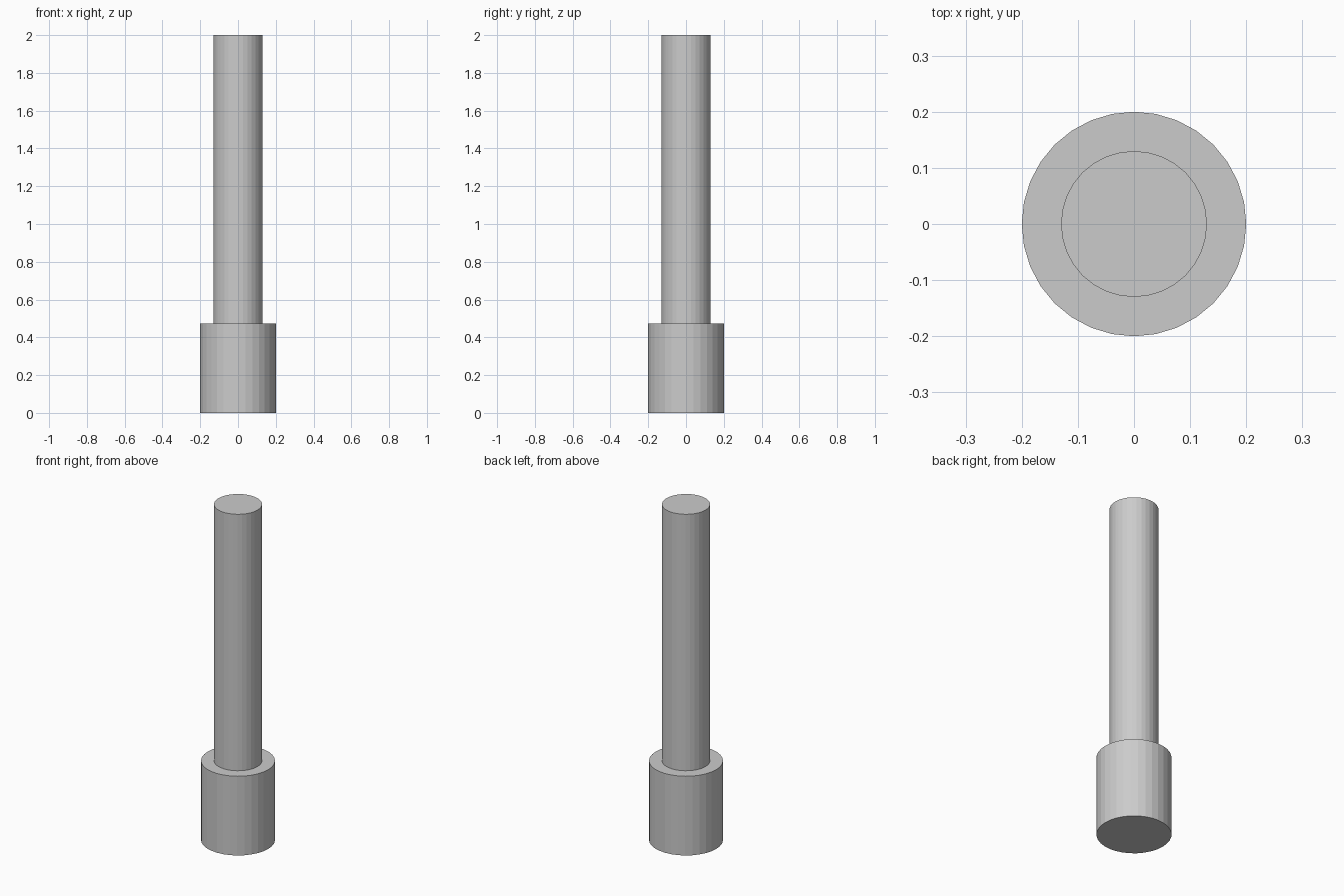
import bpy, bmesh, math

if "Cube" in bpy.data.objects:
    bpy.data.objects.remove(bpy.data.objects["Cube"])

SIDES = 32

# Stepped profile as (radius, height): wide collar, then narrow shaft
profile = [(0.2, 0.0), (0.2, 0.472), (0.13, 0.472), (0.13, 2.0)]

bm = bmesh.new()
rings = []
for r, z in profile:
    rings.append([bm.verts.new((r * math.cos(2 * math.pi * i / SIDES),
                                r * math.sin(2 * math.pi * i / SIDES), z))
                  for i in range(SIDES)])

# Walls and shoulder
for low, high in zip(rings, rings[1:]):
    for i in range(SIDES):
        j = (i + 1) % SIDES
        bm.faces.new((low[i], low[j], high[j], high[i]))

# End caps
bm.faces.new(rings[0][::-1])
bm.faces.new(rings[-1])

mesh = bpy.data.meshes.new("stepped_pin")
bm.to_mesh(mesh)
bm.free()
pin = bpy.data.objects.new("stepped_pin", mesh)
bpy.context.collection.objects.link(pin)
